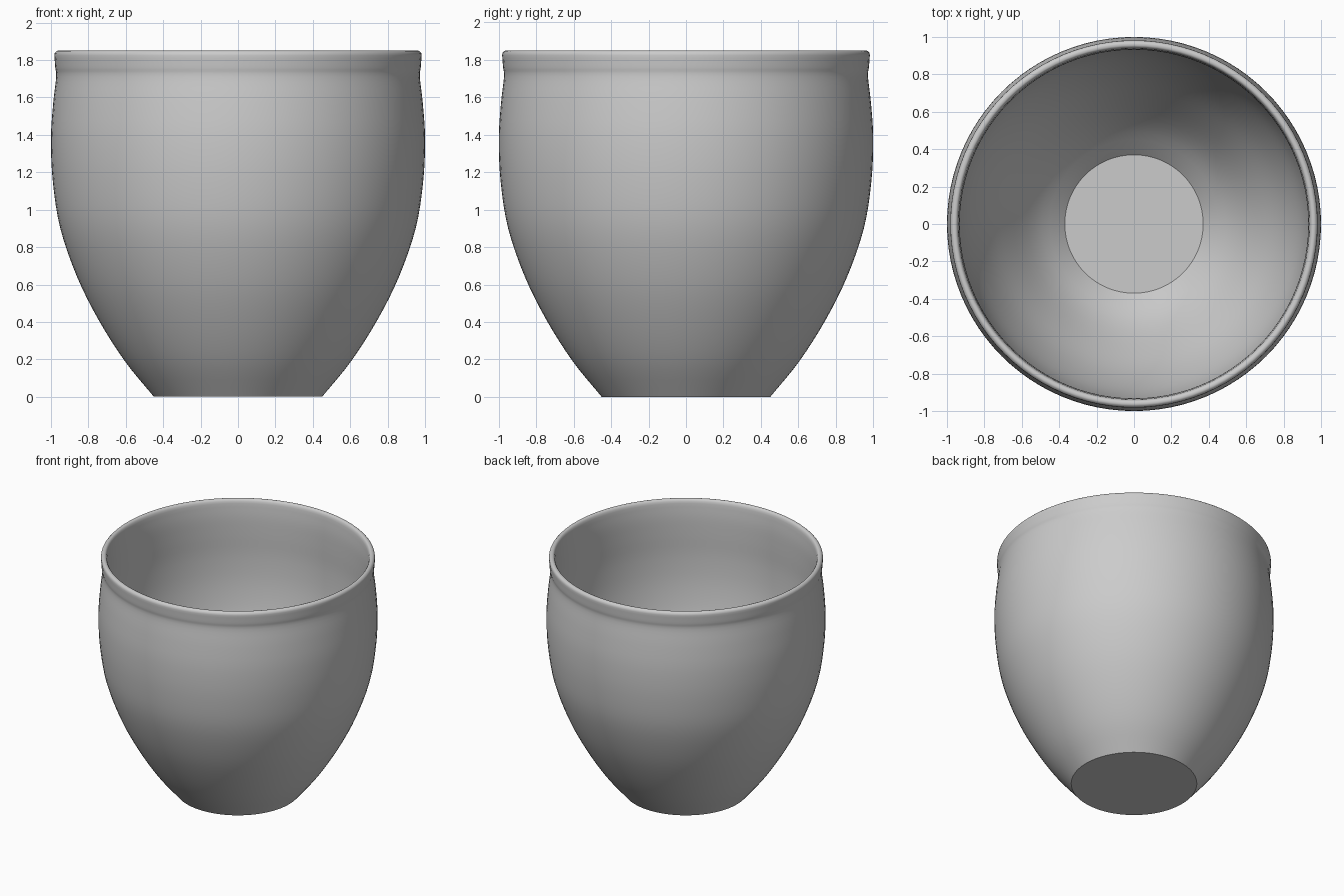
import bpy, bmesh, math
from mathutils import Vector

cube = bpy.data.objects.get("Cube")
if cube:
    bpy.data.objects.remove(cube)

SEGMENTS = 96


def smooth_path(points, steps=4):
    """Catmull-Rom curve through (radius, height) points."""
    p = [Vector(q) for q in points]
    p = [2 * p[0] - p[1]] + p + [2 * p[-1] - p[-2]]
    path = []
    for a, b, c, d in zip(p, p[1:], p[2:], p[3:]):
        for i in range(steps):
            t = i / steps
            path.append(0.5 * (2 * b + (c - a) * t
                               + (2 * a - 5 * b + 4 * c - d) * t ** 2
                               + (3 * b - a - 3 * c + d) * t ** 3))
    return path + [p[-2]]


# Outer wall from foot to neck, rounded lip, then inner wall down to the floor
outer = smooth_path([(0.45, 0), (0.605, 0.19), (0.745, 0.41), (0.86, 0.64),
                     (0.95, 0.9), (0.99, 1.15), (1.0, 1.38), (0.988, 1.57),
                     (0.972, 1.71), (0.977, 1.76), (0.982, 1.825)])
lip = smooth_path([(0.98, 1.838), (0.97, 1.848), (0.96, 1.85),
                   (0.949, 1.847), (0.941, 1.835)], 2)
inner = smooth_path([(0.938, 1.82), (0.932, 1.71), (0.935, 1.57), (0.942, 1.38),
                     (0.932, 1.15), (0.89, 0.9), (0.798, 0.64), (0.675, 0.41),
                     (0.53, 0.19), (0.37, 0.03)])
profile = outer + lip + inner

# Revolve the profile and close the foot and the floor
bm = bmesh.new()
rings = []
for r, z in profile:
    angles = (math.tau * i / SEGMENTS for i in range(SEGMENTS))
    rings.append([bm.verts.new((r * math.cos(a), r * math.sin(a), z)) for a in angles])
for low, high in zip(rings, rings[1:]):
    for i in range(SEGMENTS):
        j = (i + 1) % SEGMENTS
        bm.faces.new((low[i], low[j], high[j], high[i]))
bm.faces.new(rings[0][::-1])
bm.faces.new(rings[-1])
bmesh.ops.recalc_face_normals(bm, faces=bm.faces)

mesh = bpy.data.meshes.new("pot")
bm.to_mesh(mesh)
bm.free()
pot = bpy.data.objects.new("pot", mesh)
bpy.context.collection.objects.link(pot)

# Plain grey clay
clay = bpy.data.materials.new("grey clay")
clay.use_nodes = True
grey = (0.6, 0.6, 0.6, 1)
clay.diffuse_color = grey
clay.node_tree.nodes["Principled BSDF"].inputs["Base Color"].default_value = grey
mesh.materials.append(clay)

# Smooth walls, sharp foot and floor edges
bpy.ops.object.select_all(action="DESELECT")
pot.select_set(True)
bpy.context.view_layer.objects.active = pot
bpy.ops.object.shade_smooth_by_angle(angle=math.radians(35))
